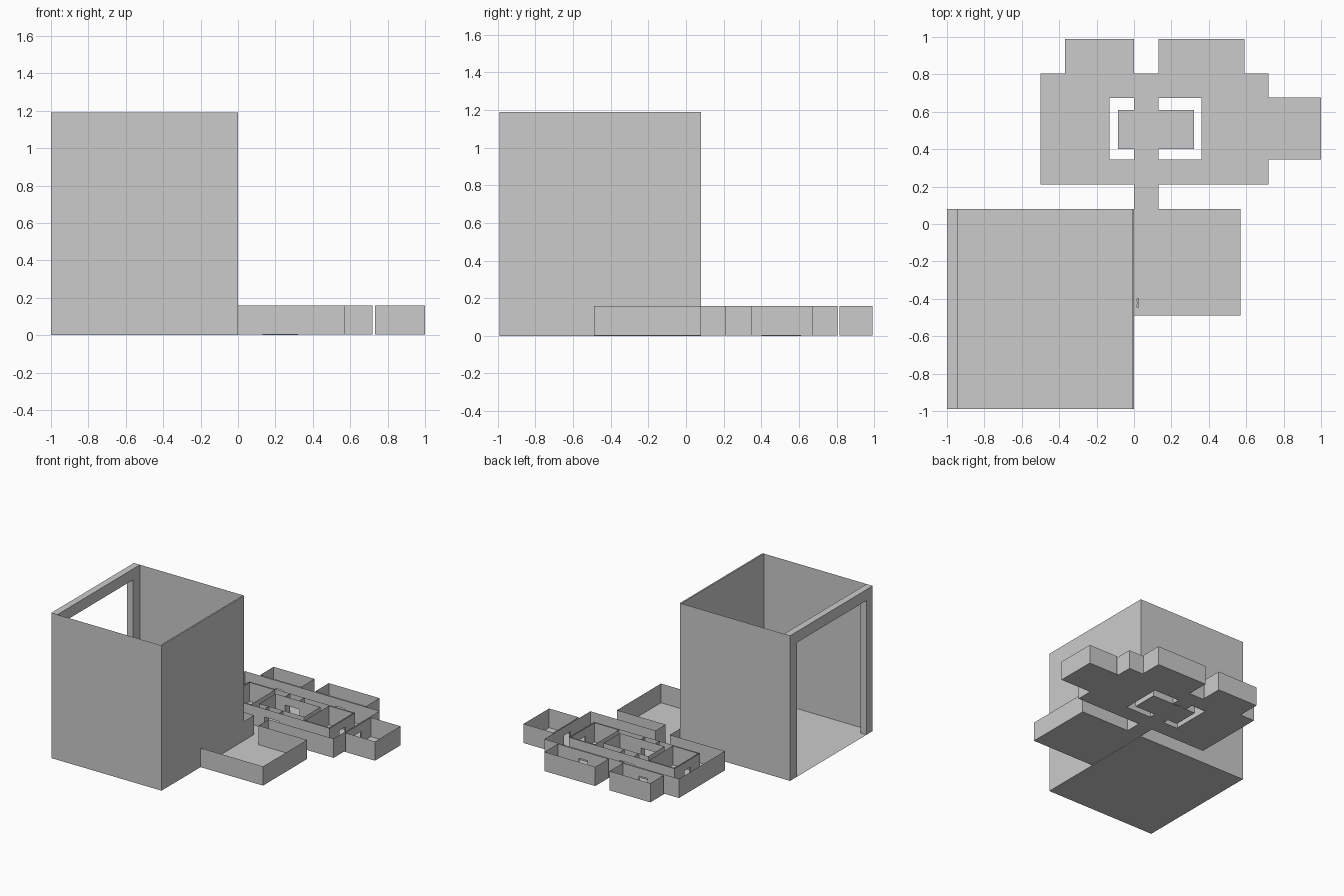
import bpy, bmesh

if "Cube" in bpy.data.objects:
    bpy.data.objects.remove(bpy.data.objects["Cube"])

grey = bpy.data.materials.new("plain_grey")
grey.use_nodes = True
COLOUR = (0.6, 0.6, 0.6, 1)
grey.diffuse_color = COLOUR
grey.node_tree.nodes["Principled BSDF"].inputs["Base Color"].default_value = COLOUR

BASE, TOP = 0.003, 0.16
DOOR_H = 0.09


def finish(bm, name):
    bmesh.ops.remove_doubles(bm, verts=bm.verts, dist=0.0005)
    mesh = bpy.data.meshes.new(name)
    bm.to_mesh(mesh)
    bm.free()
    mesh.materials.append(grey)
    bpy.context.collection.objects.link(bpy.data.objects.new(name, mesh))


def quad(bm, pts):
    bm.faces.new([bm.verts.new(p) for p in pts])


def floor(bm, x0, x1, y0, y1, z=BASE):
    quad(bm, [(x0, y0, z), (x1, y0, z), (x1, y1, z), (x0, y1, z)])


def block(bm, x0, x1, y0, y1, z0, z1):
    made = bmesh.ops.create_cube(bm, size=1)["verts"]
    for v in made:
        v.co = (x1 if v.co.x > 0 else x0, y1 if v.co.y > 0 else y0,
                z1 if v.co.z > 0 else z0)


def wall(bm, axis, at, a, b, doors=(), z0=BASE, z1=TOP):
    """Thin upright wall along an axis, cut by doors (start, end, height)."""
    def panel(s, e, low, high):
        if e - s < 0.001 or high - low < 0.001:
            return
        corners = [(s, low), (e, low), (e, high), (s, high)]
        quad(bm, [(u, at, z) if axis == "x" else (at, u, z) for u, z in corners])

    start = a
    for d0, d1, height in sorted(doors):
        panel(start, d0, z0, z1)
        panel(d0, d1, z0 + height, z1)
        start = d1
    panel(start, b, z0, z1)


def ring(bm, x0, x1, y0, y1, doors, z0=BASE):
    """Four walls; doors maps s, n, w, e to a list of openings."""
    wall(bm, "x", y0, x0, x1, doors.get("s", ()), z0)
    wall(bm, "x", y1, x0, x1, doors.get("n", ()), z0)
    wall(bm, "y", x0, y0, y1, doors.get("w", ()), z0)
    wall(bm, "y", x1, y0, y1, doors.get("e", ()), z0)


def room(name, bounds, doors, ground=None, z0=BASE):
    bm = bmesh.new()
    floor(bm, *(ground or bounds), z0)
    ring(bm, *bounds, doors, z0)
    finish(bm, name)


def door(centre, width=0.08):
    return (centre - width / 2, centre + width / 2, DOOR_H)


PASSAGE = (0, 0.13, DOOR_H)
OPEN = (0, 0.13, TOP)
MID_Y = 0.51

# Tall open box with a portal on its right side
TALL = 1.19
bm = bmesh.new()
floor(bm, -1, 0, -0.99, 0.08, 0)
for y in (-0.99, 0.08):
    wall(bm, "x", y, -1, 0, z0=0, z1=TALL)
finish(bm, "tall_hall_shell")

bm = bmesh.new()
block(bm, -0.012, 0, -0.99, 0.08, 0, TALL)
finish(bm, "tall_hall_side_wall")

bm = bmesh.new()
block(bm, -1, -0.945, -0.99, -0.91, 0, TALL - 0.09)
block(bm, -1, -0.945, -0.01, 0.08, 0, TALL - 0.09)
block(bm, -1, -0.945, -0.99, 0.08, TALL - 0.09, TALL)
finish(bm, "portal_frame")

# Low entrance room, its handle and the corridor behind it
room("entrance_room", (0.001, 0.57, -0.49, 0.08), {"n": [OPEN]})
bm = bmesh.new()
for y in (-0.445, -0.415):
    block(bm, 0.014, 0.026, y, y + 0.014, BASE, 0.02)
block(bm, 0.017, 0.023, -0.45, -0.396, BASE, 0.012)
finish(bm, "small_handle")

bm = bmesh.new()
floor(bm, 0, 0.13, 0.08, 0.21)
for x in (0, 0.13):
    wall(bm, "y", x, 0.08, 0.21)
finish(bm, "entrance_corridor")

# Ring-shaped gallery
X0, X1, Y0, Y1 = -0.5, 0.72, 0.21, 0.805
IX0, IX1, IY0, IY1 = -0.37, 0.59, 0.345, 0.675
bm = bmesh.new()
floor(bm, X0, X1, Y0, IY0)
floor(bm, X0, X1, IY1, Y1)
floor(bm, X0, IX0, IY0, IY1)
floor(bm, IX1, X1, IY0, IY1)
ring(bm, X0, X1, Y0, Y1, {"s": [OPEN], "n": [door(-0.185), door(0.36)],
                          "e": [door(MID_Y)]})
ring(bm, IX0, IX1, IY0, IY1, {"s": [PASSAGE], "n": [PASSAGE],
                              "w": [door(MID_Y)], "e": [door(MID_Y)]})
finish(bm, "ring_gallery")

# Rooms inside the ring
room("inner_right_room", (IX0 + 0.01, -0.13, IY0 + 0.01, IY1 - 0.01),
     {"w": [door(MID_Y)]}, (IX0, -0.13, IY0, IY1))
room("inner_left_room", (0.36, IX1 - 0.01, IY0 + 0.01, IY1 - 0.01),
     {"e": [door(MID_Y)]}, (0.36, IX1, IY0, IY1))
room("centre_room", (-0.085, 0.32, 0.4, 0.61),
     {"s": [PASSAGE], "n": [PASSAGE]}, z0=0)

for name, y0, y1 in (("front_bridge", IY0, 0.4), ("back_bridge", 0.61, IY1)):
    bm = bmesh.new()
    floor(bm, 0, 0.13, y0, y1)
    for x in (0, 0.13):
        wall(bm, "y", x, y0, y1)
    finish(bm, name)

# Rooms outside the ring
for name, x0, x1 in (("back_right_room", -0.37, 0), ("back_left_room", 0.13, 0.59)):
    room(name, (x0, x1, Y1 + 0.012, 0.99),
         {"s": [door((x0 + x1) / 2)]}, (x0, x1, Y1, 0.99))
room("side_room", (X1 + 0.012, 1, IY0, IY1), {"w": [door(MID_Y)]},
     (X1, 1, IY0, IY1))
